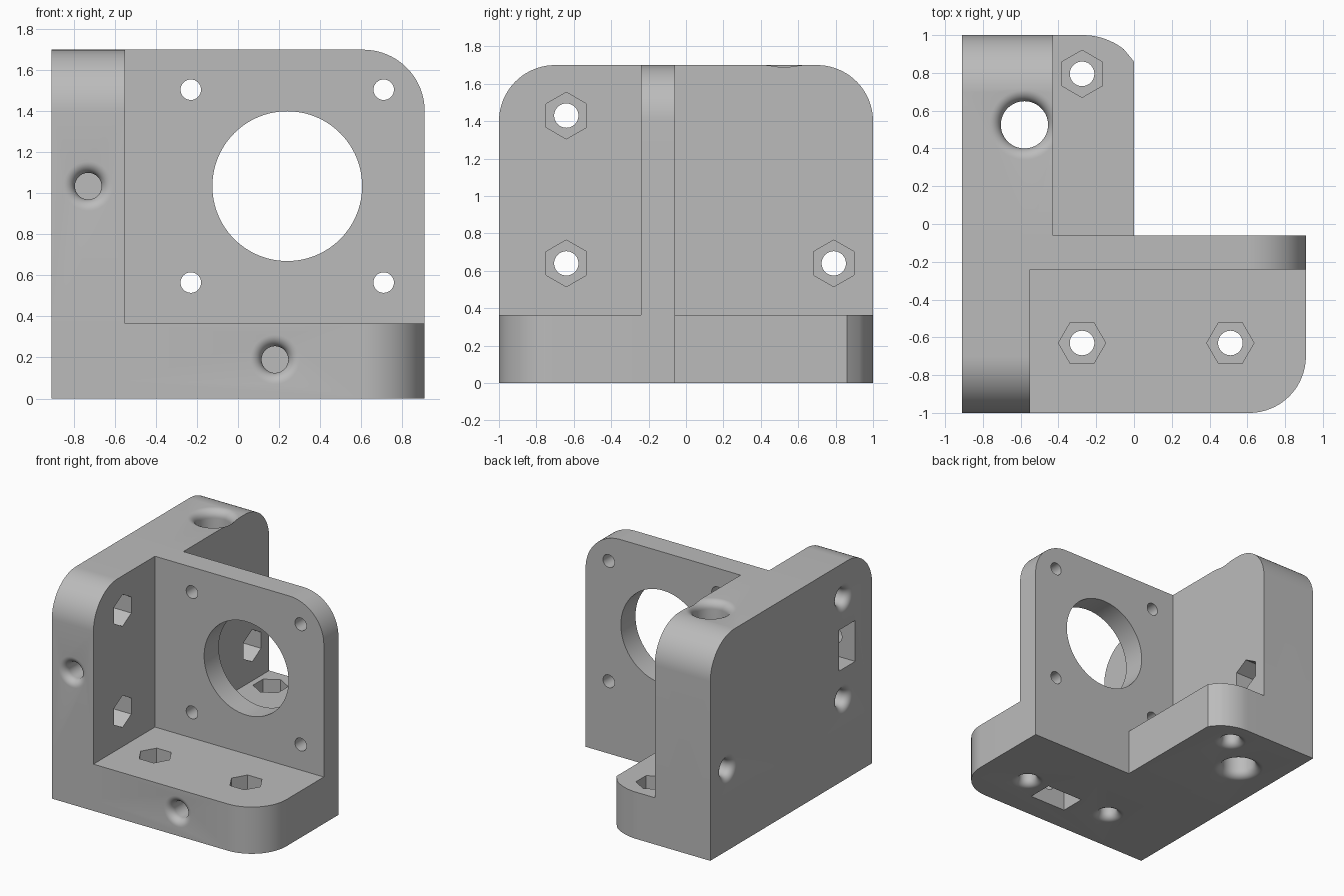
import bpy, bmesh, math
from mathutils import Matrix, Vector

cube = bpy.data.objects.get("Cube")
if cube:
    bpy.data.objects.remove(cube, do_unlink=True)

grey = bpy.data.materials.new("plain grey")
grey.use_nodes = True
grey.diffuse_color = (0.5, 0.5, 0.5, 1)
grey.node_tree.nodes["Principled BSDF"].inputs["Base Color"].default_value = (0.5, 0.5, 0.5, 1)

LEFT, RIGHT, FRONT, BACK, TOP = -0.91, 0.91, -1, 1, 1.7
FLOOR, WALL = 0.365, -0.55        # base top, inner face of the side wall
ROUND, BOLT = 0.3, 0.065


def make_object(name, bm):
    bmesh.ops.recalc_face_normals(bm, faces=bm.faces[:])
    mesh = bpy.data.meshes.new(name)
    bm.to_mesh(mesh)
    bm.free()
    mesh.materials.append(grey)
    obj = bpy.data.objects.new(name, mesh)
    bpy.context.collection.objects.link(obj)
    return obj


def arc(cx, cy, r, start, end, steps=20):
    angles = [math.radians(start + (end - start) * i / steps) for i in range(steps + 1)]
    return [(cx + r * math.cos(a), cy + r * math.sin(a)) for a in angles]


def extrude(name, outline, axis, lo, hi):
    """Extrude a 2D outline along an axis; the outline holds the other two coordinates."""
    bm = bmesh.new()
    points = []
    for p in outline:
        v = list(p)
        v.insert(axis, lo)
        points.append(bm.verts.new(v))
    face = bm.faces.new(points)
    moved = bmesh.ops.extrude_face_region(bm, geom=[face])["geom"]
    shift = Vector((0, 0, 0))
    shift[axis] = hi - lo
    bmesh.ops.translate(bm, vec=shift, verts=[g for g in moved if isinstance(g, bmesh.types.BMVert)])
    return make_object(name, bm)


def lathe(name, profile, origin, direction, sides=48, turn=0):
    """Spin (depth, radius) pairs into a closed solid pointing along direction."""
    bm = bmesh.new()
    rings = []
    for depth, r in profile:
        rings.append([bm.verts.new((x, y, depth)) for x, y in arc(0, 0, r, turn, turn + 360, sides)[:-1]])
    for a, b in zip(rings, rings[1:]):
        for i in range(sides):
            j = (i + 1) % sides
            bm.faces.new((a[i], a[j], b[j], b[i]))
    bm.faces.new(rings[0])
    bm.faces.new(rings[-1])
    rot = Vector((0, 0, 1)).rotation_difference(Vector(direction)).to_matrix().to_4x4()
    bm.transform(Matrix.Translation(origin) @ rot)
    return make_object(name, bm)


def box(name, lo, hi):
    return extrude(name, [(lo[0], lo[1]), (hi[0], lo[1]), (hi[0], hi[1]), (lo[0], hi[1])], 2, lo[2], hi[2])


def combine(target, other, operation):
    mod = target.modifiers.new("combine", 'BOOLEAN')
    mod.operation, mod.solver, mod.object = operation, 'EXACT', other
    bpy.context.view_layer.update()
    deps = bpy.context.evaluated_depsgraph_get()
    mesh = bpy.data.meshes.new_from_object(target.evaluated_get(deps))
    target.modifiers.clear()
    target.data = mesh
    bpy.data.objects.remove(other, do_unlink=True)


def rounded_mouth(r, fillet=0.055, length=0.6, both=False):
    """Hole profile whose mouth flares out with a quarter-round."""
    flare = []
    for i in range(9):
        d = fillet * (1 - math.cos(math.pi / 2 * i / 8))
        flare.append((d, r + fillet - math.sqrt(max(0, fillet ** 2 - (fillet - d) ** 2))))
    profile = [(-0.05, r + fillet)] + flare
    if both:
        return profile + [(length - d, rad) for d, rad in reversed(profile)]
    return profile + [(length, r)]


# Base plate with rounded outer corners
base_outline = ([(LEFT, FRONT)] + arc(RIGHT - ROUND, FRONT + ROUND, ROUND, -90, 0)
                + [(RIGHT, -0.06), (0, -0.06), (0, 0.86)]
                + arc(-0.27, BACK - 0.35, 0.35, 52, 90, 8) + [(LEFT, BACK)])
bracket = extrude("motor_bracket", base_outline, 2, 0, FLOOR)

# Side wall, thicker behind the motor plate
back_curve = arc(BACK - ROUND, TOP - ROUND, ROUND, 0, 90)
front_curve = arc(FRONT + ROUND, TOP - ROUND, ROUND, 90, 180)
combine(bracket, extrude("side_wall", [(FRONT, 0), (BACK, 0)] + back_curve + front_curve,
                         0, LEFT, WALL), 'UNION')
combine(bracket, extrude("thick_wall", [(-0.15, 0), (BACK, 0)] + back_curve + [(-0.15, TOP)],
                         0, LEFT, -0.43), 'UNION')

# Upright motor plate
plate_outline = [(LEFT, 0), (RIGHT, 0)] + arc(RIGHT - ROUND, TOP - ROUND, ROUND, 0, 90) + [(LEFT, TOP)]
combine(bracket, extrude("motor_plate", plate_outline, 1, -0.24, -0.06), 'UNION')

cutters = []

# Motor opening and its four screw holes
cutters.append(lathe("motor_opening", [(0, 0.365), (0.3, 0.365)], (0.24, -0.3, 1.035), (0, 1, 0), 96))
for x in (-0.23, 0.71):
    for z in (0.565, 1.505):
        cutters.append(lathe("screw_hole", [(0, 0.05), (0.3, 0.05)], (x, -0.3, z), (0, 1, 0), 32))

# Bolt holes through the side wall, with hexagonal nut pockets inside
for y, z, inner in ((-0.64, 1.43, WALL), (-0.64, 0.64, WALL), (0.79, 0.64, -0.43)):
    cutters.append(lathe("wall_bolt", rounded_mouth(BOLT), (LEFT, y, z), (1, 0, 0)))
    nut = [(y + v, z + w) for v, w in arc(0, 0, 0.125, 90, 450, 6)[:-1]]
    cutters.append(extrude("wall_nut", nut, 0, inner - 0.18, inner + 0.1))

# Bolt holes through the base, with nut pockets on top
for x, y, turn in ((-0.275, -0.63, 0), (0.51, -0.63, 0), (-0.275, 0.795, 90)):
    cutters.append(lathe("base_bolt", rounded_mouth(BOLT), (x, y, 0), (0, 0, 1)))
    nut = [(x + v, y + w) for v, w in arc(0, 0, 0.125, turn, turn + 360, 6)[:-1]]
    cutters.append(extrude("base_nut", nut, 2, FLOOR - 0.18, FLOOR + 0.1))

# Blind clamp holes in the front, each crossing a nut slot
for x, z in ((-0.73, 1.035), (0.18, 0.19)):
    cutters.append(lathe("clamp_hole", rounded_mouth(BOLT), (x, FRONT, z), (0, 1, 0)))
cutters.append(box("wall_slot", (LEFT - 0.1, -0.79, 0.875), (-0.61, -0.59, 1.195)))
cutters.append(box("base_slot", (0.02, -0.79, -0.1), (0.34, -0.59, 0.31)))

# Rod hole running the full height of the wall
cutters.append(lathe("rod_hole", rounded_mouth(0.125, 0.06, TOP, True), (-0.58, 0.525, 0), (0, 0, 1), 64))

for cutter in cutters:
    combine(bracket, cutter, 'DIFFERENCE')

# Single material, smooth curves with sharp edges
bracket.data.materials.clear()
bracket.data.materials.append(grey)
for poly in bracket.data.polygons:
    poly.material_index = 0
bpy.ops.object.select_all(action='DESELECT')
bracket.select_set(True)
bpy.context.view_layer.objects.active = bracket
bpy.ops.object.shade_smooth_by_angle(angle=math.radians(30))
